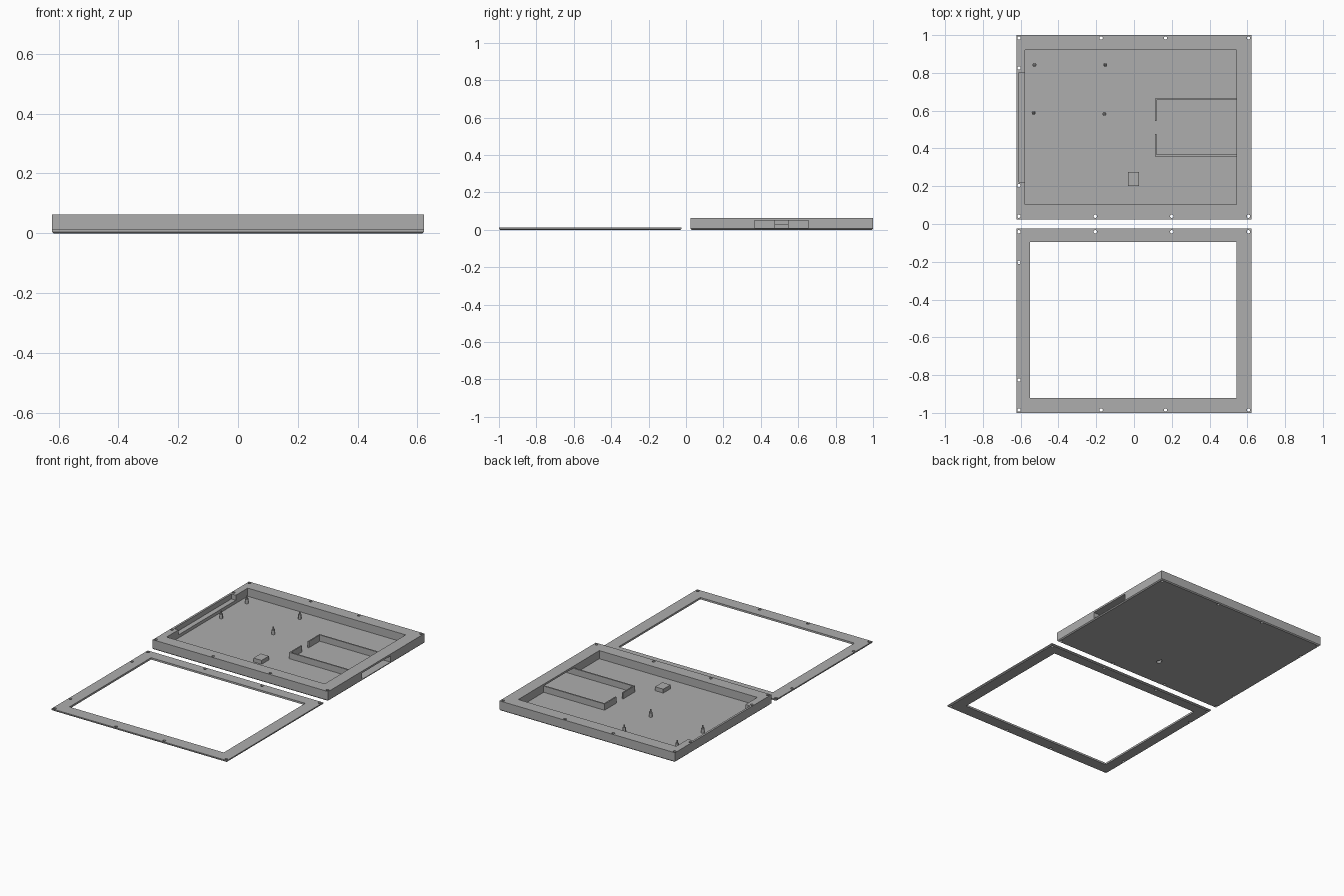
import bpy, bmesh, math
from mathutils import Matrix, Vector

if "Cube" in bpy.data.objects:
    bpy.data.objects.remove(bpy.data.objects["Cube"])

grey = bpy.data.materials.new("mid_grey")
grey.diffuse_color = (0.42, 0.42, 0.42, 1)
grey.use_nodes = True
grey.node_tree.nodes["Principled BSDF"].inputs["Base Color"].default_value = grey.diffuse_color


def finish(name, bm):
    bmesh.ops.recalc_face_normals(bm, faces=bm.faces)
    me = bpy.data.meshes.new(name)
    bm.to_mesh(me)
    bm.free()
    me.materials.append(grey)
    ob = bpy.data.objects.new(name, me)
    bpy.context.collection.objects.link(ob)
    return ob


def add_box(bm, x0, x1, y0, y1, z0, z1):
    m = Matrix.Translation(((x0 + x1) / 2, (y0 + y1) / 2, (z0 + z1) / 2))
    m = m @ Matrix.Diagonal((x1 - x0, y1 - y0, z1 - z0, 1))
    bmesh.ops.create_cube(bm, size=1, matrix=m)


def add_cyl(bm, x, y, z0, z1, r, r2=None, n=20):
    bmesh.ops.create_cone(bm, cap_ends=True, segments=n, radius1=r,
                          radius2=r if r2 is None else r2, depth=z1 - z0,
                          matrix=Matrix.Translation((x, y, (z0 + z1) / 2)))


def boxes(name, *specs):
    bm = bmesh.new()
    for s in specs:
        add_box(bm, *s)
    return finish(name, bm)


def slab(name, x0, x1, y0, y1, h, c):
    """Slab standing on z = 0 with a small chamfer round its bottom edge."""
    bm = bmesh.new()
    rings = []
    for z, i in ((0, c), (c, 0), (h, 0)):
        rings.append([bm.verts.new(p) for p in (
            (x0 + i, y0 + i, z), (x1 - i, y0 + i, z),
            (x1 - i, y1 - i, z), (x0 + i, y1 - i, z))])
    for a, b in zip(rings, rings[1:]):
        for k in range(4):
            bm.faces.new((a[k], a[(k + 1) % 4], b[(k + 1) % 4], b[k]))
    bm.faces.new(rings[0])
    bm.faces.new(rings[-1])
    return finish(name, bm)


def cut(ob, *cutters):
    for c in cutters:
        c.hide_render = True
        mod = ob.modifiers.new("cut", 'BOOLEAN')
        mod.operation = 'DIFFERENCE'
        mod.solver = 'EXACT'
        mod.object = c
    dg = bpy.context.evaluated_depsgraph_get()
    me = bpy.data.meshes.new_from_object(ob.evaluated_get(dg))
    ob.modifiers.clear()
    ob.data = me
    for c in cutters:
        bpy.data.objects.remove(c)


# Screw positions on the tray; the lid uses them mirrored in y
SCREWS = [(x, 0.985) for x in (-0.609, -0.174, 0.167, 0.606)]
SCREWS += [(x, 0.041) for x in (-0.609, -0.205, 0.2, 0.606)]
SCREWS += [(-0.609, 0.826), (-0.609, 0.203)]


def screw_holes(sign):
    bm = bmesh.new()
    for x, y in SCREWS:
        add_cyl(bm, x, sign * y, -0.05, 0.1, 0.009)
    return finish("screw_hole_cutter", bm)


FLOOR = 0.01
W = 0.622

# Tray with pocket, rim recess, side opening and screw holes
tray = slab("case_tray", -W, W, 0.025, 1.0, 0.062, 0.006)
cut(tray,
    boxes("pocket_cutter", (-0.577, 0.543, 0.102, 0.922, FLOOR, 0.1)),
    boxes("recess_cutter", (-0.609, -0.57, 0.222, 0.802, 0.03, 0.11)),
    boxes("opening_cutter", (0.53, 0.7, 0.366, 0.656, FLOOR, 0.05)),
    screw_holes(1))

# Mounting box on the floor, with a keyhole reaching in from below
mount = boxes("mount_box", (-0.032, 0.026, 0.202, 0.276, 0.005, 0.035))
for part in (tray, mount):
    bm = bmesh.new()
    add_cyl(bm, -0.003, 0.228, -0.05, 0.026, 0.014)
    slot = boxes("keyhole_slot", (-0.01, 0.004, 0.23, 0.257, -0.05, 0.0255))
    cut(part, finish("keyhole_round", bm), slot)

# Battery bay walls: two long sides and an end wall with a gap
boxes("bay_walls",
      (0.112, 0.545, 0.656, 0.665, 0.008, 0.05),
      (0.112, 0.545, 0.358, 0.367, 0.008, 0.05),
      (0.112, 0.120, 0.545, 0.660, 0.008, 0.0499),
      (0.112, 0.120, 0.362, 0.476, 0.008, 0.0499))

# Board posts with narrower pins on top
bm = bmesh.new()
for x, y in ((-0.527, 0.842), (-0.152, 0.842), (-0.531, 0.588), (-0.157, 0.582)):
    add_cyl(bm, x, y, 0.008, 0.038, 0.0105)
    add_cyl(bm, x, y, 0.037, 0.056, 0.006, 0.0045)
finish("board_posts", bm)

# Flat lid frame lying in front of the tray
lid = slab("lid_frame", -W, W, -1.0, -0.025, 0.012, 0.005)
cut(lid,
    boxes("window_cutter", (-0.55, 0.543, -0.92, -0.095, -0.1, 0.1)),
    screw_holes(-1))
